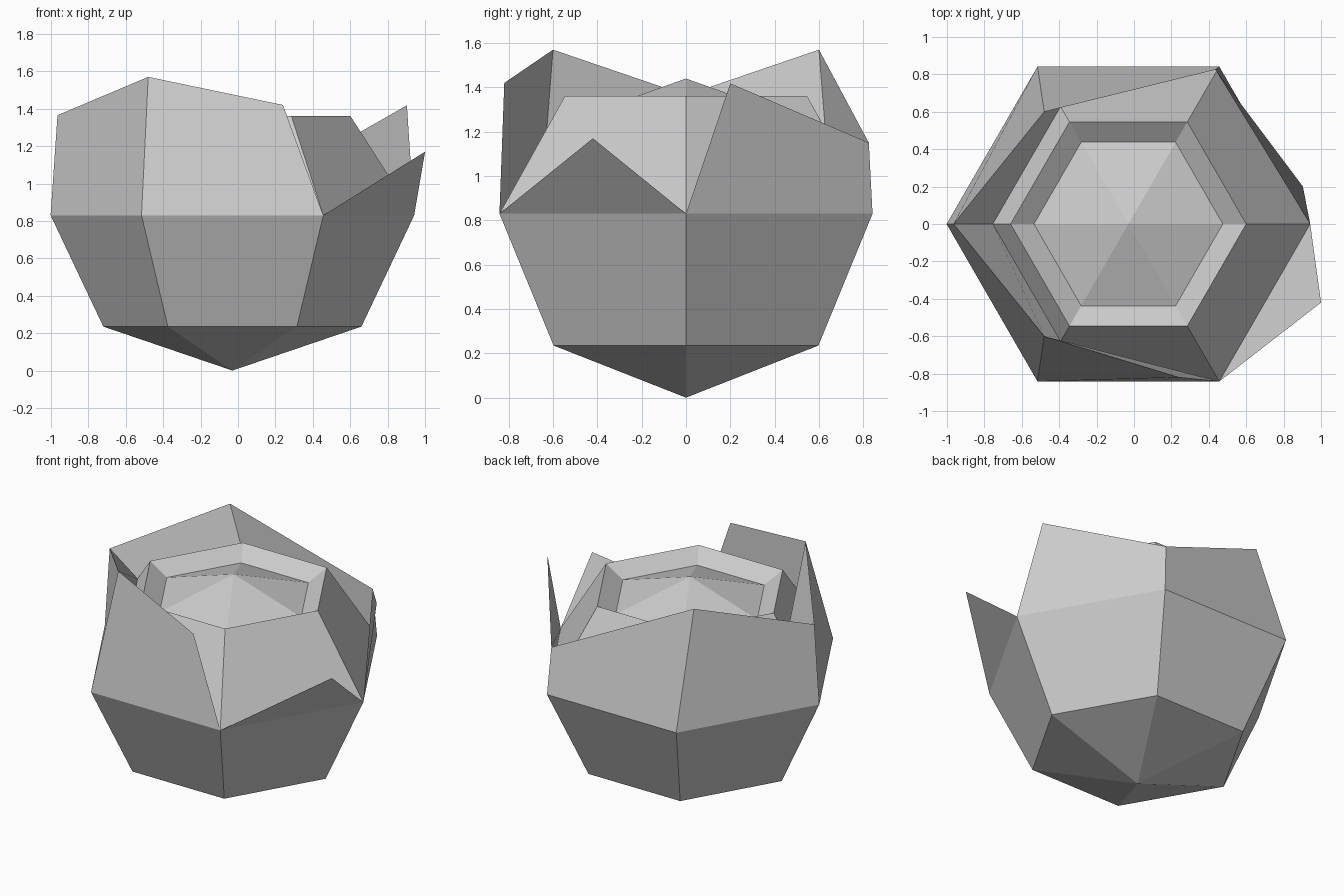
import bpy, bmesh
from math import cos, sin, pi

if "Cube" in bpy.data.objects:
    bpy.data.objects.remove(bpy.data.objects["Cube"])

CX = -0.03  # axis of the hexagonal body


def ring(r, z):
    """Six points of a hexagon; index 0 points to +x, 3 to -x."""
    return [(CX + r * cos(i * pi / 3), r * sin(i * pi / 3), z) for i in range(6)]


def mirror_y(p):
    return (p[0], -p[1], p[2])


def build(name, faces, fix_normals=False):
    bm = bmesh.new()
    for f in faces:
        bm.faces.new([bm.verts.new(p) for p in f])
    bmesh.ops.remove_doubles(bm, verts=bm.verts[:], dist=0.001)
    if fix_normals:
        bmesh.ops.recalc_face_normals(bm, faces=bm.faces[:])
    me = bpy.data.meshes.new(name)
    bm.to_mesh(me)
    bm.free()
    ob = bpy.data.objects.new(name, me)
    bpy.context.collection.objects.link(ob)
    return ob


def band(a, b):
    return [(a[i], a[(i + 1) % 6], b[(i + 1) % 6], b[i]) for i in range(6)]


def cone(r, apex):
    return [(r[i], r[(i + 1) % 6], apex) for i in range(6)]


low = ring(0.69, 0.235)
waist = ring(0.972, 0.83)
rim = ring(0.63, 1.362)
dish = ring(0.505, 1.283)
seam = ring(0.725, 1.215)

# lower cup
bottom = [tuple(reversed(f)) for f in cone(low, (CX, 0, 0))]
build("lower_cup", bottom + band(low, waist))

# inner bud: slopes start at the petal seam on the left, at the waist on the right
foot = [seam[i] if i in (2, 3, 4) else waist[i] for i in range(6)]
build("inner_bud", band(foot, rim) + band(rim, dish) + cone(dish, (CX, 0, 1.44)))

# thick petals around the left, front and back
left_tip = (-0.965, 0, 1.365)
back_tip = (-0.48, 0.6, 1.57)
front_tip = mirror_y(back_tip)
front_end = (0.24, -0.82, 1.42)
back_end = (0.435, 0.825, 1.15)
build("thick_petals", [
    (waist[2], waist[3], left_tip, back_tip),
    (waist[3], waist[4], front_tip, left_tip),
    (waist[4], waist[5], front_end, front_tip),
    (waist[1], waist[2], back_tip, back_end),
    (left_tip, seam[3], seam[2], back_tip),
    (front_tip, seam[4], seam[3], left_tip),
    (front_tip, front_end, waist[5], seam[4]),
    (back_end, back_tip, seam[2], waist[1]),
])

# thin petals on the right
build("thin_petal_back", [(waist[0], waist[1], back_end, (0.903, 0.2, 1.418))])
build("thin_petal_front", [(waist[5], waist[0], (1.0, -0.42, 1.17))])
